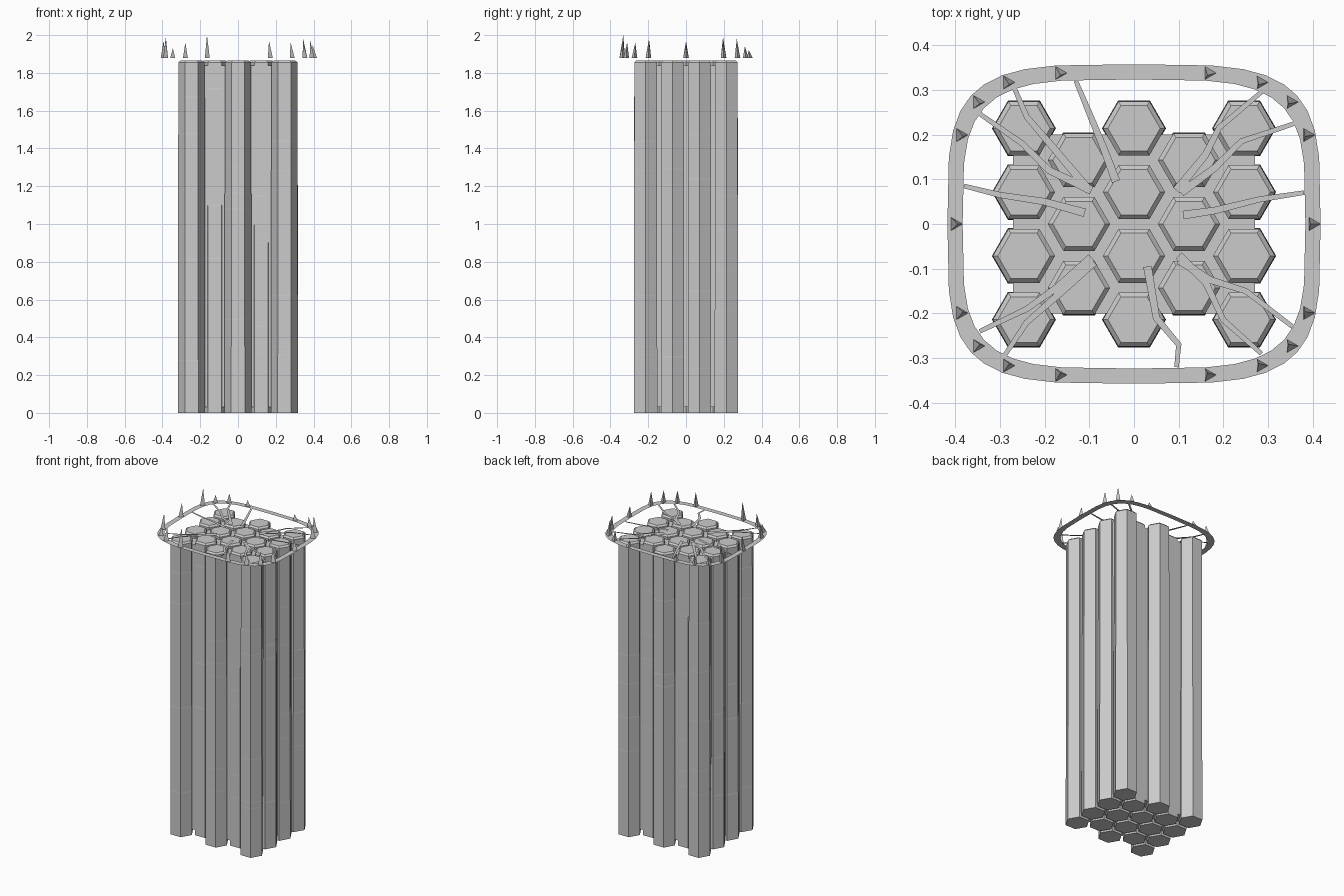
import bpy, bmesh, math, random
from mathutils import Vector

random.seed(7)
cube = bpy.data.objects.get("Cube")
if cube:
    bpy.data.objects.remove(cube, do_unlink=True)

stone = bpy.data.materials.new("grey stone")
stone.use_nodes = True
grey = (0.6, 0.6, 0.6, 1)
stone.diffuse_color = grey
stone.node_tree.nodes["Principled BSDF"].inputs["Base Color"].default_value = grey

COLUMN_TOP, RING_Z = 1.865, 1.88


def finish(bm, name):
    mesh = bpy.data.meshes.new(name)
    bm.to_mesh(mesh)
    bm.free()
    mesh.materials.append(stone)
    obj = bpy.data.objects.new(name, mesh)
    bpy.context.collection.objects.link(obj)
    return obj


def hexagon(bm, x, y, z, r):
    return [bm.verts.new((x + r * math.cos(k * math.pi / 3),
                          y + r * math.sin(k * math.pi / 3), z)) for k in range(6)]


def column(name, x, y):
    # Six-sided shaft: a slightly narrower block above every joint, chamfered top
    joints = sorted(random.uniform(0.2, 1.75) for _ in range(random.randint(3, 5)))
    r, step = 0.0715, 0.002 / len(joints)
    profile = [(0, r)]
    for z in joints:
        profile += [(z, r), (z + 0.006, r - step)]
        r -= step
    profile += [(COLUMN_TOP - 0.01, r), (COLUMN_TOP, r - 0.011)]
    profile.sort(key=lambda p: p[0])
    bm = bmesh.new()
    loops = [hexagon(bm, x, y, z, rad) for z, rad in profile]
    for low, high in zip(loops, loops[1:]):
        for k in range(6):
            n = (k + 1) % 6
            bm.faces.new((low[k], low[n], high[n], high[k]))
    bm.faces.new(loops[0][::-1])
    bm.faces.new(loops[-1])
    finish(bm, name)


def ribbon(name, left, right, closed=False):
    # Flat strip between two matching edge paths
    bm = bmesh.new()
    a = [bm.verts.new((p[0], p[1], RING_Z)) for p in left]
    b = [bm.verts.new((p[0], p[1], RING_Z)) for p in right]
    for i in range(len(a) if closed else len(a) - 1):
        n = (i + 1) % len(a)
        bm.faces.new((a[i], b[i], b[n], a[n]))
    for f in bm.faces:
        f.normal_update()
        if f.normal.z < 0:
            f.normal_flip()
    finish(bm, name)


def oval(degrees, grow=0):
    # Rounded-rectangle outline of the ring
    t = math.radians(degrees)
    c, s = math.cos(t), math.sin(t)
    return Vector((math.copysign(abs(c) ** 0.5, c) * (0.4 + grow),
                   math.copysign(abs(s) ** 0.5, s) * (0.34 + grow)))


# Hexagonal columns in five staggered rows
for i in range(-2, 3):
    count = 3 if i % 2 else 4
    for j in range(count):
        column(f"column_{i + 3}_{j + 1}", i * 0.123, (j - (count - 1) / 2) * 0.1425)

# Core filling the gaps between the columns
bm = bmesh.new()
bmesh.ops.create_cube(bm, size=1)
for v in bm.verts:
    v.co = (v.co.x * 0.54, v.co.y * 0.4, 1.84 if v.co.z > 0 else 0.03)
finish(bm, "core")

# Floating flat ring
steps = range(0, 360, 10)
ribbon("ring", [oval(d, -0.017) for d in steps], [oval(d, 0.017) for d in steps], True)

# Branches from the ring towards the middle, in hundredths, outer end first
branches = [
    [(-13, 32), (-10.5, 26), (-7, 17.5), (-4, 9.5)],
    [(-27, 31), (-24, 24), (-18, 17), (-10, 7.5)],
    [(-35, 25), (-25, 18), (-19, 12), (-9.5, 7.5)],
    [(-38, 8.5), (-30, 6.5), (-20, 5), (-11, 2.5)],
    [(-34.5, -24), (-24, -19), (-17, -14), (-9.5, -7.5)],
    [(-29, -29.5), (-24, -22), (-16, -15), (-9, -8.5)],
    [(9.5, -32), (10, -27), (5, -21), (3, -9.5)],
    [(28.5, -29), (20, -21.5), (16, -13), (10, -7)],
    [(35.5, -23), (25, -15), (17, -12.5), (10, -8)],
    [(38, 7), (28, 5.5), (18, 3), (11, 2)],
    [(36, 22.5), (24, 18.5), (18, 12.5), (10.5, 7)],
    [(28.5, 29.5), (19, 21.5), (16, 15.5), (9.5, 7.5)],
]
for number, path in enumerate(branches, 1):
    pts = [Vector(p) / 100 for p in path]
    left, right = [], []
    for i, p in enumerate(pts):
        along = (pts[min(i + 1, 3)] - pts[max(i - 1, 0)]).normalized()
        side = Vector((-along.y, along.x)) * (0.005 + 0.0015 * i)
        left.append(p + side)
        right.append(p - side)
    ribbon(f"branch_{number}", left, right)

# Three-sided thorns standing on the ring, leaning slightly inwards
tips = [95, 97, 98, 94, 92, 92, 94, 93, 99, 97, 98, 93, 96, 100, 97, 96, 96, 97]
for i, tip in enumerate(tips):
    base = oval(i * 20)
    bm = bmesh.new()
    foot = [bm.verts.new((base.x + 0.017 * math.cos(k * math.tau / 3),
                          base.y + 0.017 * math.sin(k * math.tau / 3), RING_Z))
            for k in range(3)]
    peak = base * 0.985
    apex = bm.verts.new((peak.x, peak.y, 1 + tip / 100))
    for k in range(3):
        bm.faces.new((foot[k], foot[(k + 1) % 3], apex))
    bm.faces.new(foot[::-1])
    finish(bm, f"thorn_{i + 1}")
